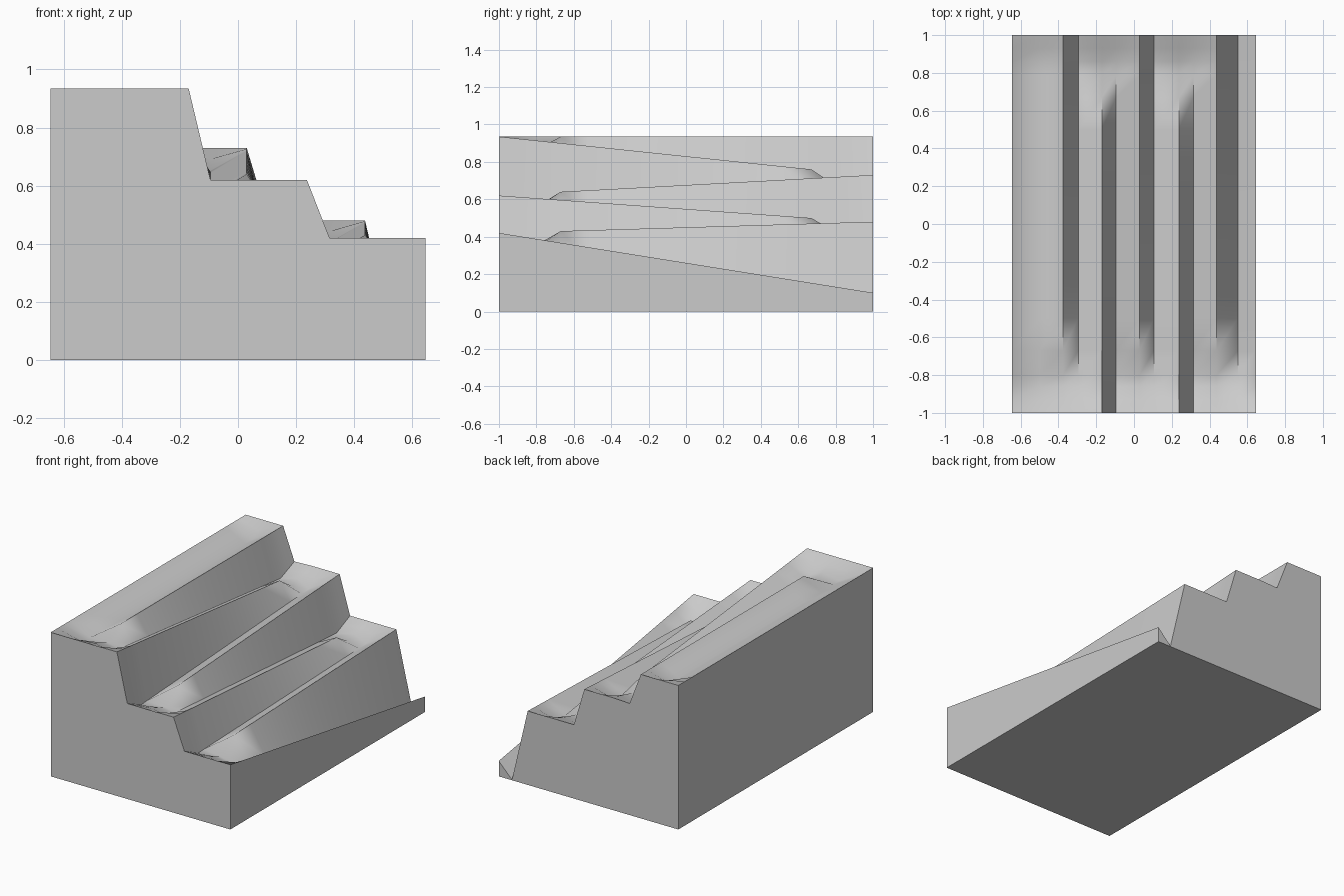
import bpy, bmesh

if "Cube" in bpy.data.objects:
    bpy.data.objects.remove(bpy.data.objects["Cube"])

DEPTH = .07          # how far each trough sinks below its rims

# Height curves along y: (y, z) keys
LEFT  = [(-1, .935), (1, .935)]
TOP   = [(-1, .935), (-.80, .865), (-.67, .935), (1, .935)]
RAMP1 = [(-1, .935), (1, .725)]
LIP1  = [(-1, .935), (.67, .76), (.79, .68), (1, .73)]
RISE1 = [(-1, .62), (1, .73)]
LIP2  = [(-1, .62), (-.80, .555), (-.67, .64), (1, .73)]
RAMP2 = [(-1, .62), (1, .48)]
LIP3  = [(-1, .62), (.67, .50), (.79, .43), (1, .48)]
RISE2 = [(-1, .42), (1, .48)]
LIP4  = [(-1, .42), (-.80, .34), (-.67, .43), (1, .48)]
GUTTER = [(-1, .42), (-.88, .32), (1, .003)]
EDGE  = [(-1, .42), (1, .10)]

# Cross-section: x position, height curve, sunk between the end rims or not
COLUMNS = [(-.645, LEFT, 0), (-.50, LEFT, 1), (-.376, TOP, 0),
           (-.295, RAMP1, 1), (-.17, LIP1, 0),
           (-.095, RISE1, 1), (.03, LIP2, 0),
           (.105, RAMP2, 1), (.237, LIP3, 0),
           (.315, RISE2, 1), (.437, LIP4, 0),
           (.55, GUTTER, 0), (.645, EDGE, 0)]


def height(keys, y):
    for (y0, z0), (y1, z1) in zip(keys, keys[1:]):
        if y <= y1:
            return z0 + (z1 - z0) * (y - y0) / (y1 - y0)
    return keys[-1][1]


def point(x, keys, sunk, y):
    sink = DEPTH * min(1, (1 - abs(y)) / .14) if sunk else 0
    return x, y, height(keys, y) - sink


stations = [-1, -.93, -.86, -.80, -.67, -.5, -.25, 0, .25, .5, .67, .79, .86, .93, 1]
bm = bmesh.new()

# Terraced surface with troughs
grid = [[bm.verts.new(point(*c, y)) for c in COLUMNS] for y in stations]
for a, b in zip(grid, grid[1:]):
    for i in range(len(a) - 1):
        bm.faces.new((a[i], a[i + 1], b[i + 1], b[i]))

# Walls and base
fl, fr, br, bl = [bm.verts.new(c) for c in
                  ((-.645, -1, 0), (.645, -1, 0), (.645, 1, 0), (-.645, 1, 0))]
bm.faces.new([fl, fr] + grid[0][::-1])
bm.faces.new([br, bl] + grid[-1])
bm.faces.new([bl, fl] + [r[0] for r in grid])
bm.faces.new([fr, br] + [r[-1] for r in grid][::-1])
bm.faces.new((fl, bl, br, fr))
bmesh.ops.recalc_face_normals(bm, faces=bm.faces)

mesh = bpy.data.meshes.new("terraced_slope_block")
bm.to_mesh(mesh)
bm.free()
block = bpy.data.objects.new("terraced_slope_block", mesh)
bpy.context.collection.objects.link(block)
bpy.context.view_layer.objects.active = block
block.select_set(True)
bpy.ops.object.shade_smooth_by_angle(angle=1.1)
